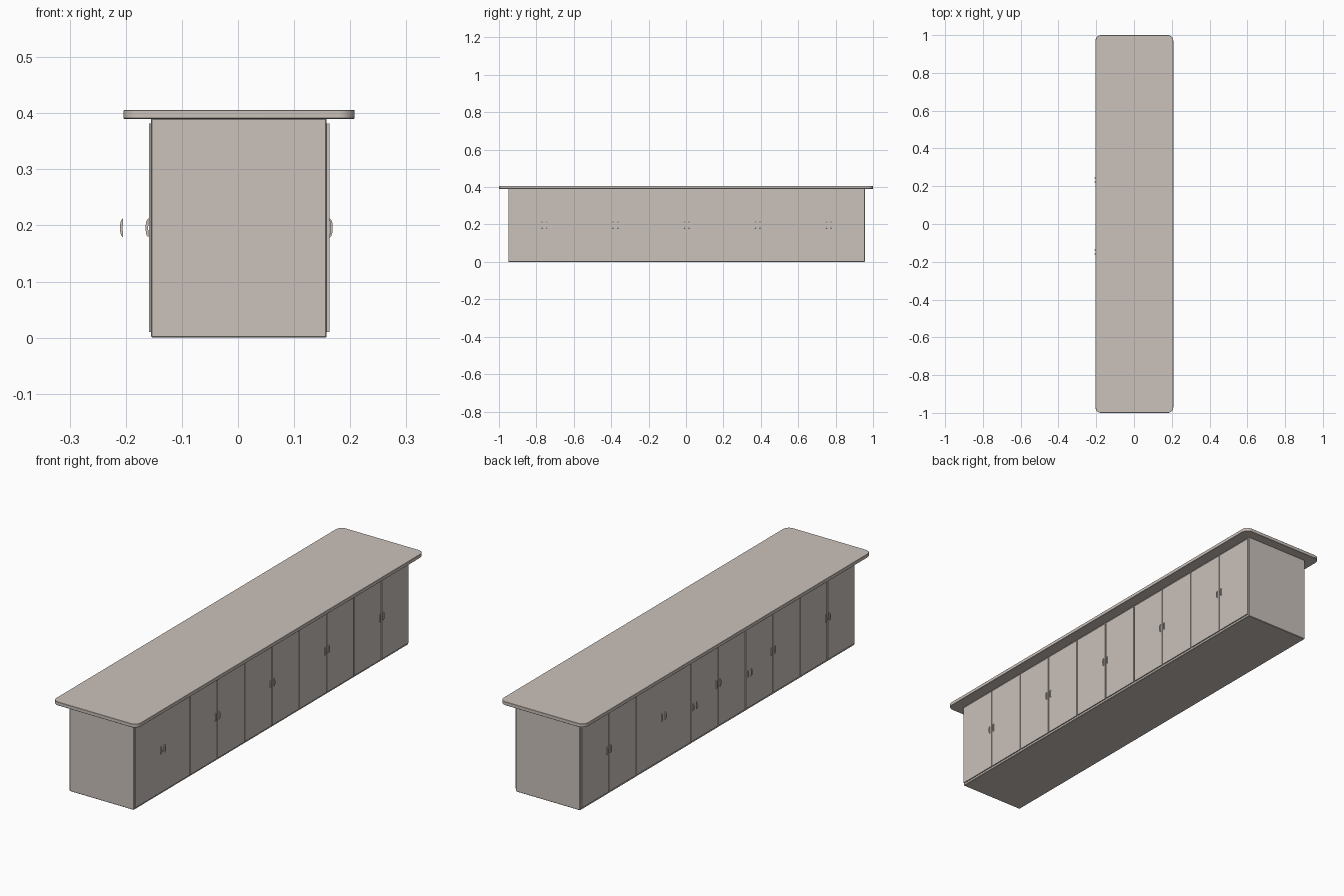
import bpy, bmesh, math

if "Cube" in bpy.data.objects:
    bpy.data.objects.remove(bpy.data.objects["Cube"])

mat = bpy.data.materials.new("warm_grey")
mat.diffuse_color = (0.59, 0.535, 0.495, 1)
mat.use_nodes = True
mat.node_tree.nodes["Principled BSDF"].inputs["Base Color"].default_value = mat.diffuse_color


def finish(name, bm, smooth=False):
    bmesh.ops.recalc_face_normals(bm, faces=bm.faces[:])
    me = bpy.data.meshes.new(name)
    bm.to_mesh(me)
    bm.free()
    me.materials.append(mat)
    ob = bpy.data.objects.new(name, me)
    bpy.context.collection.objects.link(ob)
    if smooth:
        bpy.ops.object.select_all(action='DESELECT')
        ob.select_set(True)
        bpy.context.view_layer.objects.active = ob
        bpy.ops.object.shade_smooth_by_angle(angle=math.radians(35))
    return ob


def box(name, x0, x1, y0, y1, z0, z1, bevel=0.0):
    bm = bmesh.new()
    bmesh.ops.create_cube(bm, size=1)
    for v in bm.verts:
        v.co = (x1 if v.co.x > 0 else x0, y1 if v.co.y > 0 else y0, z1 if v.co.z > 0 else z0)
    if bevel:
        bmesh.ops.bevel(bm, geom=bm.edges[:], offset=bevel, segments=1, affect='EDGES')
    return finish(name, bm)


def prism(name, pts, vec, edge=0.0, smooth=True):
    bm = bmesh.new()
    f = bm.faces.new([bm.verts.new(p) for p in pts])
    r = bmesh.ops.extrude_face_region(bm, geom=[f])
    bmesh.ops.translate(bm, vec=vec, verts=[g for g in r['geom'] if isinstance(g, bmesh.types.BMVert)])
    if f.is_valid and not any(g for g in bm.faces if g is f):
        bm.faces.new(f.verts)
    if edge:
        rim = [e for e in bm.edges if abs(e.verts[0].co.z - e.verts[1].co.z) < 1e-6]
        bmesh.ops.bevel(bm, geom=rim, offset=edge, segments=1, affect='EDGES')
    return finish(name, bm, smooth)


# Counter top with rounded corners
R, X0, X1 = 0.03, -0.204, 0.208
pts = []
for cx, cy, a0 in ((X1 - R, 1 - R, 0), (X0 + R, 1 - R, 90), (X0 + R, -1 + R, 180), (X1 - R, -1 + R, 270)):
    for i in range(9):
        a = math.radians(a0 + i * 90 / 8)
        pts.append((cx + R * math.cos(a), cy + R * math.sin(a), 0.39))
prism("counter_top", pts, (0, 0, 0.0155), edge=0.001)

# Cabinet body
Y0, Y1 = -0.95, 0.957
box("cabinet_body", -0.155, 0.158, Y0, Y1, 0, 0.391, 0.002)


# Curved pull: a shallow arc profile with an open middle
def handle(name, x, side, y):
    outer, inner = [], []
    n = 10
    for i in range(n + 1):
        t = -1 + 2 * i / n
        z = 0.1955 + 0.0175 * t
        outer.append((x + side * 0.0055 * (1 - t ** 4), y - 0.0025, z))
        inner.append((x + side * 0.001 * (1 - t * t), y - 0.0025, z))
    prism(name, outer + inner[-2:0:-1], (0, 0.005, 0))


# Doors on both long sides, with a pair of pulls at each door pair
W = (Y1 - Y0 - 0.006) / 10
for label, side, xa, xb in (("right", 1, 0.157, 0.163), ("left", -1, -0.154, -0.159)):
    tight = 0 if side == 1 else 3          # this pair meets with a hairline gap
    for k in range(10):
        g0 = g1 = 0.0025
        if k // 2 == (tight if side == 1 else 4 - (4 - tight)):
            if k % 2 == 0:
                g1 = 0.0005
            else:
                g0 = 0.0005
        ya = Y0 + 0.003 + k * W
        box(f"{label}_door_{k}", min(xa, xb), max(xa, xb), ya + g0, ya + W - g1, 0.01, 0.382)
    for p in range(5):
        yc = Y0 + 0.003 + (2 * p + 1) * W
        for s in (-1, 1):
            handle(f"{label}_pull_{p}_{s}", xb, side, yc + s * 0.0125)

# Extra pulls that stand off the left side
for p, yc in enumerate((-0.148, 0.233)):
    for s in (-1, 1):
        handle(f"outer_pull_{p}_{s}", -0.2045, -1, yc + s * 0.0115)
